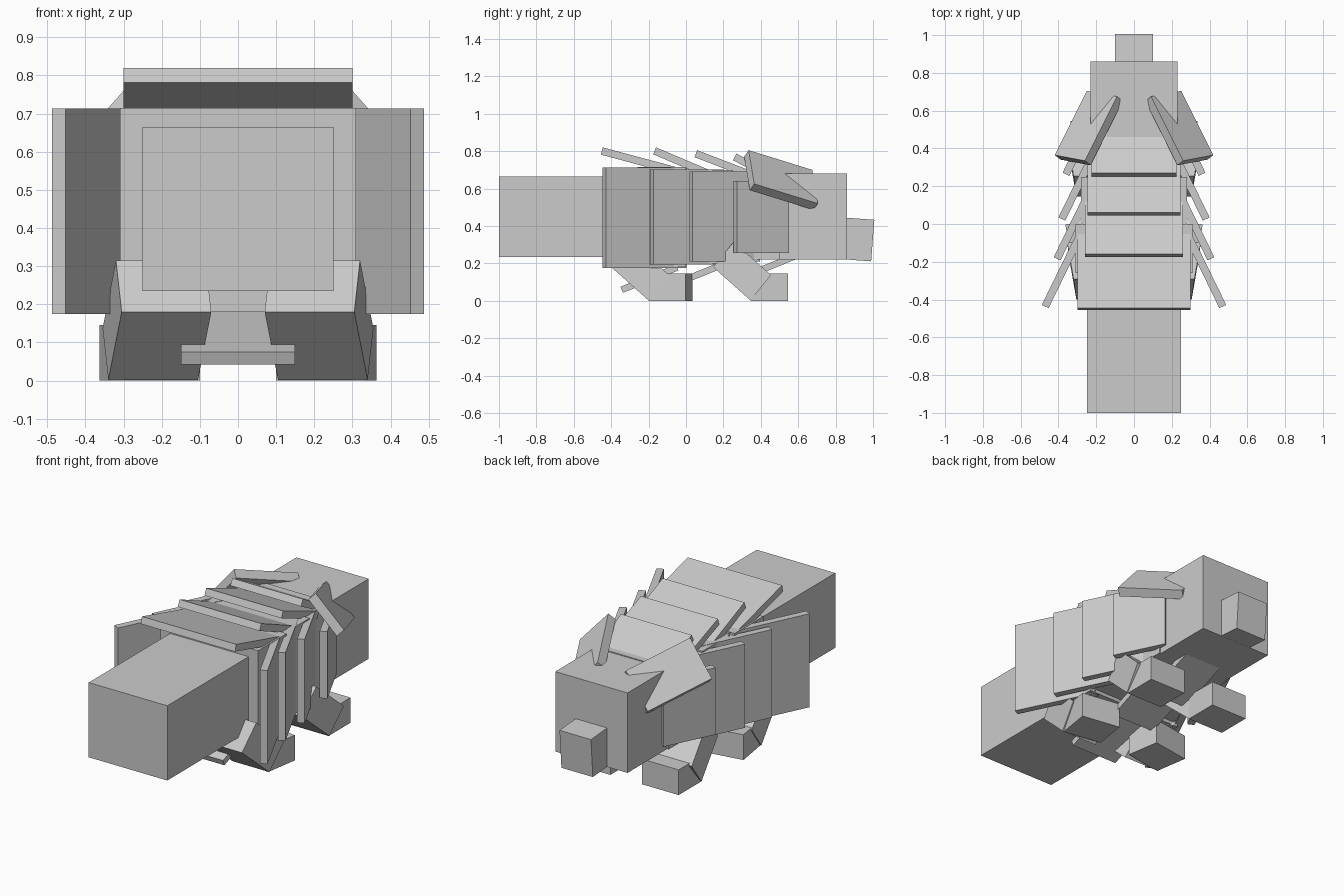
import bpy, bmesh
from math import radians, sin, cos
from mathutils import Vector, Matrix

cube = bpy.data.objects.get("Cube")
if cube:
    bpy.data.objects.remove(cube, do_unlink=True)

grey = bpy.data.materials.new("plain_grey")
grey.use_nodes = True
grey.diffuse_color = (0.6, 0.6, 0.6, 1)
grey.node_tree.nodes["Principled BSDF"].inputs["Base Color"].default_value = (0.6, 0.6, 0.6, 1)


def block(name, corner, u, v, w, mirror=False):
    """Box spanned by three edge vectors from one corner, optionally copied to the other side."""
    u, v, w = Vector(u), Vector(v), Vector(w)
    centre = Vector(corner) + (u + v + w) / 2
    frame = Matrix((u, v, w)).transposed().to_4x4()
    for side in ((1, -1) if mirror else (1,)):
        bm = bmesh.new()
        bmesh.ops.create_cube(bm, size=1)
        bm.transform(Matrix.Diagonal((side, 1, 1, 1)) @ Matrix.Translation(centre) @ frame)
        bmesh.ops.recalc_face_normals(bm, faces=bm.faces)
        label = name if not mirror else ("left_" if side > 0 else "right_") + name
        mesh = bpy.data.meshes.new(label)
        bm.to_mesh(mesh)
        bm.free()
        mesh.materials.append(grey)
        bpy.context.collection.objects.link(bpy.data.objects.new(label, mesh))


def straight(name, half_x, y0, y1, z0, z1):
    block(name, (-half_x, y0, z0), (2 * half_x, 0, 0), (0, y1 - y0, 0), (0, 0, z1 - z0))


# Tail, body segments and head
straight("tail", 0.25, -1, -0.1, 0.235, 0.665)
straight("rear_body", 0.31, -0.26, 0.0, 0.18, 0.715)
straight("middle_body", 0.28, -0.02, 0.25, 0.2, 0.7)
straight("front_body", 0.24, 0.2, 0.5, 0.22, 0.685)
straight("head", 0.23, 0.4, 0.86, 0.22, 0.68)

# Nose, dipping slightly
block("nose", (-0.1, 0.8, 0.225), (0.2, 0, 0), (0, 0.19, -0.014), (0, 0.017, 0.222))

# Back plates: half width, rear edge y, rear edge top z, slope, length
for i, (hw, y, z, deg, length) in enumerate((
        (0.3, -0.445, 0.82, 15, 0.5), (0.26, -0.16, 0.82, 23, 0.35),
        (0.245, 0.06, 0.805, 21, 0.35), (0.225, 0.27, 0.787, 28, 0.3))):
    s, c = sin(radians(deg)), cos(radians(deg))
    block(f"back_plate_{i + 1}", (-hw, y, z), (2 * hw, 0, 0),
          (0, length * c, -length * s), (0, -0.04 * s, -0.04 * c))

# Side plates: outer rear corner x and y, bottom, top, length
for i, (x, y, z0, z1, length) in enumerate((
        (0.488, -0.428, 0.175, 0.713, 0.48), (0.425, -0.175, 0.195, 0.702, 0.42),
        (0.4, 0.035, 0.21, 0.692, 0.4), (0.378, 0.272, 0.255, 0.64, 0.31))):
    s, c = sin(radians(26)), cos(radians(26))
    block(f"side_plate_{i + 1}", (x, y, z0), (-length * s, length * c, 0),
          (-0.04 * c, -0.04 * s, 0), (0, 0, z1 - z0), True)

# Belly plates, rising towards the head
for i, (hw, y, z) in enumerate(((0.15, -0.35, 0.075), (0.14, -0.02, 0.125), (0.12, 0.28, 0.135))):
    s, c = sin(radians(22)), cos(radians(22))
    block(f"belly_plate_{i + 1}", (-hw, y, z), (2 * hw, 0, 0),
          (0, 0.32 * c, 0.32 * s), (0, 0.035 * s, -0.035 * c))

# Legs and feet
for name, y, yaw in (("rear", -0.4, 9), ("front", 0.145, 0)):
    block(name + "_leg", (0.07, y, 0.18), (0.235, 0, 0),
          (0.035, 0.2, -0.178), (0.015, 0.11, 0.135), True)
    s, c = sin(radians(yaw)), cos(radians(yaw))
    block(name + "_foot", (0.1, y + 0.2 + 0.235 * s, 0), (0.235 * c, -0.235 * s, 0),
          (0.2 * s, 0.2 * c, 0), (0, 0, 0.145), True)

# Swept-back ears
block("ear", (0.26, 0.335, 0.805), (-0.17, 0.34, -0.105), (0.16, 0.03, -0.18),
      (-0.03, -0.024, -0.034), True)
